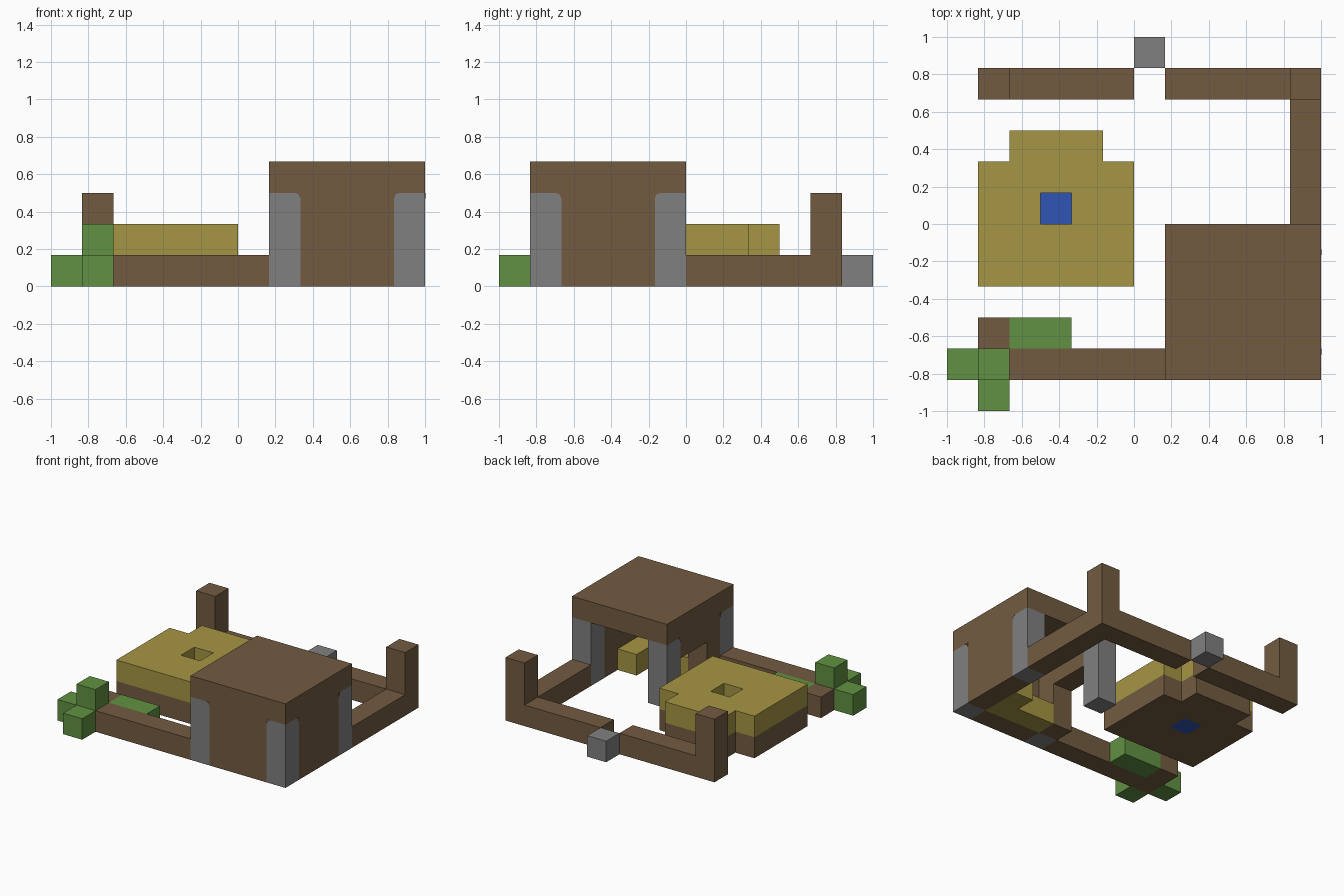
import bpy
import bmesh

U = 1 / 6  # one building block

if "Cube" in bpy.data.objects:
    bpy.data.objects.remove(bpy.data.objects["Cube"], do_unlink=True)


def material(name, rgb):
    mat = bpy.data.materials.new(name)
    mat.use_nodes = True
    mat.diffuse_color = (*rgb, 1)
    mat.node_tree.nodes["Principled BSDF"].inputs["Base Color"].default_value = (*rgb, 1)
    return mat


wood = material("brown wood", (0.171, 0.105, 0.053))
stone = material("grey stone", (0.216, 0.216, 0.216))
straw = material("yellow straw", (0.381, 0.301, 0.058))
leaf = material("green leaf", (0.119, 0.283, 0.054))
water = material("blue water", (0.03, 0.089, 0.456))


def finish(bm, name, mat):
    bmesh.ops.recalc_face_normals(bm, faces=bm.faces)
    mesh = bpy.data.meshes.new(name)
    bm.to_mesh(mesh)
    bm.free()
    mesh.materials.append(mat)
    obj = bpy.data.objects.new(name, mesh)
    bpy.context.collection.objects.link(obj)
    return obj


def slab(name, mat, z0, z1, *rects, hole=None):
    """Extrude a block-grid footprint made of (x0, x1, y0, y1) rectangles."""
    cells = {(x, y) for x0, x1, y0, y1 in rects
             for x in range(x0, x1) for y in range(y0, y1)} - {hole}
    bm = bmesh.new()
    for x, y in sorted(cells):
        bm.faces.new([bm.verts.new((U * (x + i), U * (y + j), U * z0))
                      for i, j in ((0, 0), (1, 0), (1, 1), (0, 1))])
    bmesh.ops.remove_doubles(bm, verts=bm.verts, dist=0.001)
    top = bmesh.ops.extrude_face_region(bm, geom=bm.faces[:], use_keep_orig=True)["geom"]
    bmesh.ops.translate(bm, vec=(0, 0, U * (z1 - z0)),
                        verts=[v for v in top if isinstance(v, bmesh.types.BMVert)])
    bmesh.ops.recalc_face_normals(bm, faces=bm.faces)
    bmesh.ops.dissolve_limit(bm, angle_limit=0.01, verts=bm.verts, edges=bm.edges)
    return finish(bm, name, mat)


def corner_trim(name, origin, along, out, size=0.03, thick=0.002):
    """Thin wooden triangle that softens the inner top corner of a stone post."""
    bm = bmesh.new()
    tri = [(0, 0), (size, 0), (size * 0.3, -size * 0.3), (0, -size)]
    ring = [bm.verts.new([U * origin[k] + along[k] * a + (b if k == 2 else 0)
                          for k in range(3)]) for a, b in tri]
    face = bm.faces.new(ring)
    top = bmesh.ops.extrude_face_region(bm, geom=[face], use_keep_orig=True)["geom"]
    bmesh.ops.translate(bm, vec=[thick * c for c in out],
                        verts=[v for v in top if isinstance(v, bmesh.types.BMVert)])
    return finish(bm, name, wood)


# Cabin: roof, walls, door lintel, open back
slab("cabin_roof", wood, 3, 4, (1, 6, -5, 0))
slab("cabin_front_wall", wood, 0, 3, (2, 5, -5, -4))
slab("cabin_left_wall", wood, 0, 3, (5, 6, -4, -1))
slab("cabin_door_jamb", wood, 0, 3, (1, 2, -4, -3))
slab("cabin_door_lintel", wood, 2, 3, (1, 2, -3, -1))

# Stone corner posts with softened corners
for x in (1, 5):
    for y in (-5, -1):
        slab("cabin_corner_post", stone, 0, 3, (x, x + 1, y, y + 1))
for inner, direction in ((2, -1), (5, 1)):
    corner_trim("front_corner_trim", (inner, -5, 3), (direction, 0, 0), (0, -1, 0))
for side, out in ((1, -1), (6, 1)):
    for inner, direction in ((-4, -1), (-1, 1)):
        corner_trim("side_corner_trim", (side, inner, 3), (0, direction, 0), (out, 0, 0))

# Straw bench inside the cabin
slab("straw_bench", straw, 0, 1, (2, 5, -4, -3), (4, 5, -3, -2))

# Field: wooden base, straw layer and a water block in the middle
field = ((-5, 0, -2, 2), (-4, -1, 2, 3))
slab("field_base", wood, 0, 1, *field, hole=(-3, 0))
slab("field_straw", straw, 1, 2, *field, hole=(-3, 0))
slab("field_water", water, 0, 1, (-3, -2, 0, 1))

# Fence rails and posts
slab("back_right_rail", wood, 0, 1, (-5, 0, 4, 5))
slab("back_left_rail", wood, 0, 1, (1, 6, 4, 5), (5, 6, 0, 4))
slab("front_rail", wood, 0, 1, (-5, 1, -5, -4), (-5, -4, -4, -3))
for x in (-5, 5):
    slab("fence_post", wood, 1, 3, (x, x + 1, 4, 5))

# Step stone at the gate
slab("gate_step", stone, 0, 1, (0, 1, 5, 6))

# Leaves around the front corner
slab("leaf_outer_side", leaf, 0, 1, (-6, -5, -5, -4))
slab("leaf_outer_front", leaf, 0, 1, (-5, -4, -6, -5))
slab("leaf_top", leaf, 1, 2, (-5, -4, -5, -4))
slab("leaf_hedge", leaf, 0, 1, (-4, -2, -4, -3))
